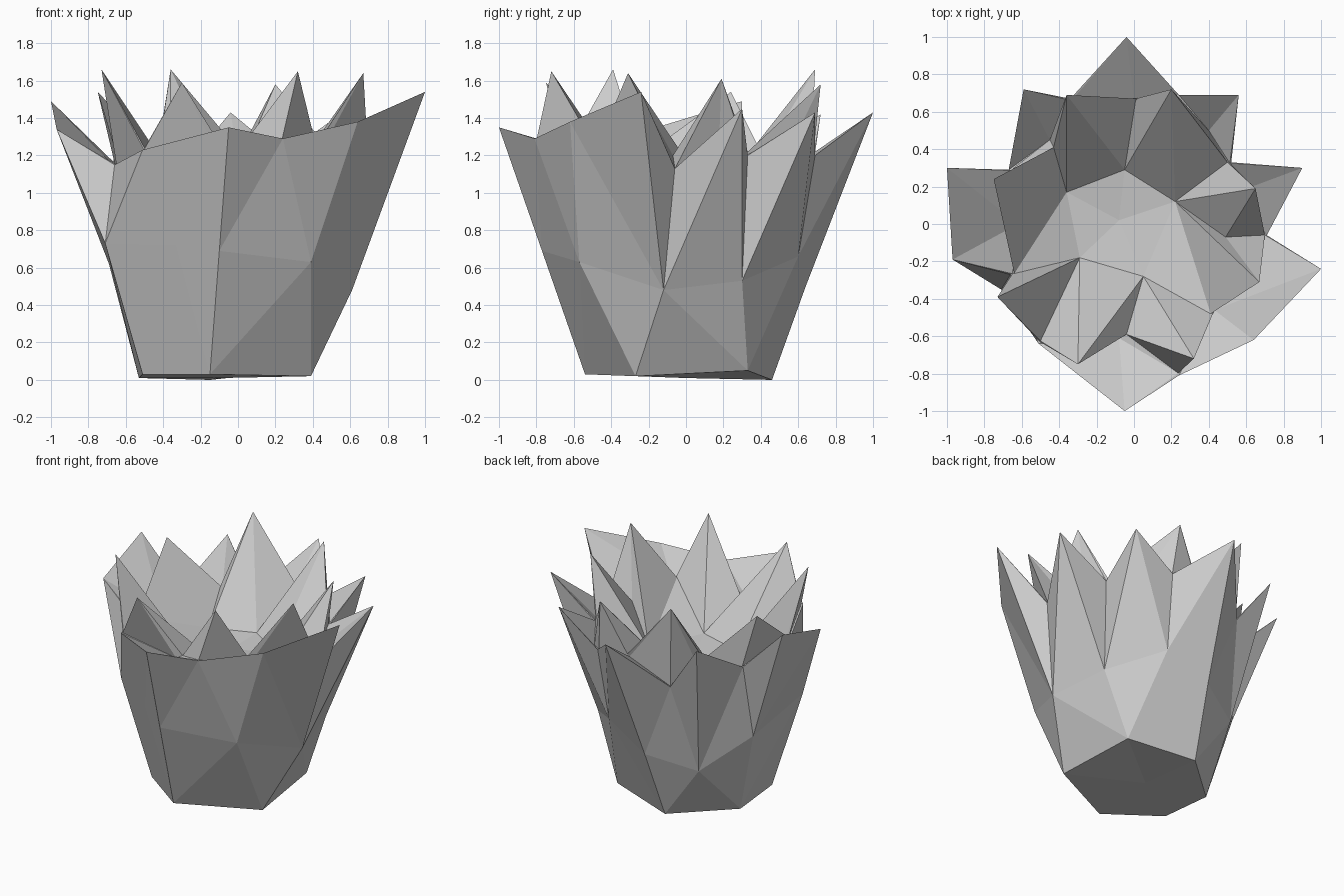
import bpy, bmesh
from math import atan2, radians, tau

if "Cube" in bpy.data.objects:
    bpy.data.objects.remove(bpy.data.objects["Cube"])

START = radians(-30)


def angle(p):
    return (atan2(p[1], p[0]) - START) % tau


def add_ring(bm, pts):
    return [bm.verts.new(p) for p in sorted(pts, key=angle)]


def steps(ring):
    a = [angle(v.co) for v in ring]
    a.append(a[0] + tau)
    return [(a[i] + a[i + 1]) / 2 for i in range(len(ring))]


def zip_rings(bm, low, high, switch=None):
    """Triangulate between two rings of different counts, matched by angle.
    switch optionally gives the angles (degrees) where the low ring advances."""
    sl = [(radians(d) - START) % tau for d in switch] if switch else steps(low)
    sh = steps(high)
    i = j = 0
    while i < len(low) or j < len(high):
        a, b = low[i % len(low)], high[j % len(high)]
        if j >= len(high) or (i < len(low) and sl[i] < sh[j]):
            bm.faces.new((a, low[(i + 1) % len(low)], b))
            i += 1
        else:
            bm.faces.new((a, high[(j + 1) % len(high)], b))
            j += 1


def cap(bm, ring, centre):
    c = bm.verts.new(centre)
    for k, v in enumerate(ring):
        bm.faces.new((v, ring[(k + 1) % len(ring)], c))


def finish(bm, name):
    bmesh.ops.recalc_face_normals(bm, faces=bm.faces)
    me = bpy.data.meshes.new(name)
    bm.to_mesh(me)
    bm.free()
    ob = bpy.data.objects.new(name, me)
    bpy.context.collection.objects.link(ob)
    return ob


# Cross-section rings of the faceted plant
base = [(.39, -.27, .02), (.33, .33, .05), (-.15, .46, 0), (-.53, .12, .01),
        (-.51, -.28, .03), (-.15, -.54, .03)]
middle = [(.61, -.12, .48), (.51, .3, .53), (.21, .6, .66), (-.11, .64, .5),
          (-.44, .48, .4), (-.69, .2, .62), (-.71, -.35, .73), (-.33, -.616, .72),
          (-.1, -.77, .69), (.39, -.57, .63)]
rim = [(1, -.24, 1.54), (.71, -.06, 1.13), (.9, .3, 1.45), (.52, .33, 1.2),
       (.56, .69, 1.43), (.24, .69, 1.2), (-.04, 1, 1.43), (-.34, .67, 1.07),
       (-.59, .72, 1.42), (-.67, .29, 1.16), (-1, .3, 1.49), (-.97, -.19, 1.34),
       (-.66, -.27, 1.15), (-.51, -.64, 1.23), (-.05, -1, 1.35),
       (.24, -.81, 1.29), (.64, -.62, 1.38)]
tips = [(.67, -.31, 1.64), (.49, -.07, 1.2), (.65, .19, 1.61), (.5, .33, 1.22),
        (.2, .72, 1.58), (.01, .67, 1.22), (-.36, .69, 1.66), (-.43, .41, 1.2),
        (-.75, .24, 1.54), (-.64, -.265, 1.17), (-.73, -.39, 1.66), (-.5, -.625, 1.24),
        (-.3, -.75, 1.59), (-.04, -.59, 1.17), (.32, -.72, 1.65), (.41, -.48, 1.24)]
heart = [(.22, .12), (-.05, .29), (-.36, .17), (-.29, -.18), (.05, -.28)]

# Crevice: rim notches pulled in slightly, plus a deep point behind each petal
notches = [rim[k] for k in (1, 3, 5, 7, 9, 12, 13, 15)]
deep = [(.43, -.46, 1.2), (.55, .17, 1.1), (.4, .5, 1.12), (0, .66, 1.2),
        (-.45, .45, 1.1), (-.62, 0, 1.1), (-.08, -.61, 1.15)]
crevice = [(x * .985, y * .985, z) for x, y, z in notches] + deep

# Outer petals: base, body, jagged rim, folding down into the crevice
bm = bmesh.new()
r0 = add_ring(bm, base)
r1 = add_ring(bm, middle)
r2 = add_ring(bm, rim)
r3 = add_ring(bm, crevice)
cap(bm, r0, (-.1, 0, .01))
zip_rings(bm, r0, r1)
zip_rings(bm, r1, r2)
zip_rings(bm, r2, r3)

# Inner petals: rising from the crevice to tall tips, then down to the heart
r4 = add_ring(bm, tips)
r5 = add_ring(bm, [(x, y, 1.0) for x, y in heart])
zip_rings(bm, r3, r4)
zip_rings(bm, r5, r4, switch=(75, 117, 202, 248, 311))
cap(bm, r5, (-.08, .02, .97))
finish(bm, "faceted_petal_cup")
